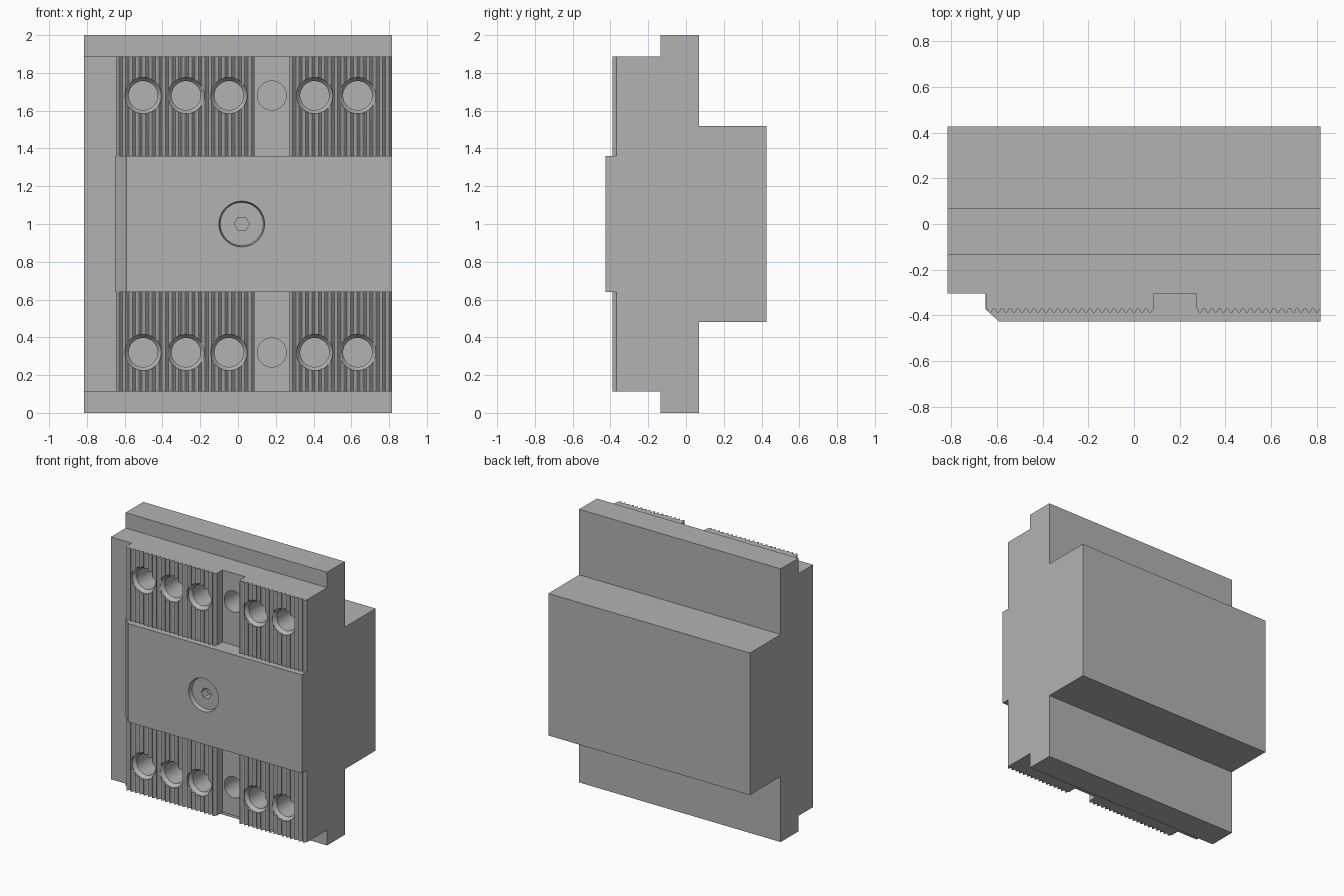
import bpy, bmesh, math
from mathutils import Vector, Matrix

cube = bpy.data.objects.get("Cube")
if cube:
    bpy.data.objects.remove(cube, do_unlink=True)

grey = bpy.data.materials.new("light_grey_plastic")
grey.use_nodes = True
grey.diffuse_color = (0.45, 0.45, 0.45, 1)
grey.node_tree.nodes["Principled BSDF"].inputs["Base Color"].default_value = (0.45, 0.45, 0.45, 1)

W = 0.816       # half width
D = 0.427       # half depth
STEP_Y = -0.305  # front of the recessed body


def finish(name, bm):
    bmesh.ops.recalc_face_normals(bm, faces=bm.faces)
    mesh = bpy.data.meshes.new(name)
    bm.to_mesh(mesh)
    bm.free()
    mesh.materials.append(grey)
    obj = bpy.data.objects.new(name, mesh)
    bpy.context.collection.objects.link(obj)
    return obj


def prism(name, points, offset):
    """Extrude a closed outline of 3D points along offset."""
    bm = bmesh.new()
    face = bm.faces.new([bm.verts.new(p) for p in points])
    ext = bmesh.ops.extrude_face_region(bm, geom=[face])
    verts = [v for v in ext["geom"] if isinstance(v, bmesh.types.BMVert)]
    bmesh.ops.translate(bm, verts=verts, vec=offset)
    return finish(name, bm)


def turned(name, x, z, profile, sides=40):
    """Solid of revolution about the y direction; profile is (radius, y) pairs."""
    bm = bmesh.new()
    rings = []
    for r, y in profile:
        angles = [2 * math.pi * i / sides for i in range(sides)]
        rings.append([bm.verts.new((x + r * math.cos(a), y, z + r * math.sin(a))) for a in angles])
    for a, b in zip(rings, rings[1:]):
        for i in range(sides):
            j = (i + 1) % sides
            bm.faces.new((a[i], a[j], b[j], b[i]))
    bm.faces.new(rings[0])
    bm.faces.new(rings[-1])
    return finish(name, bm)


def combine(target, other, operation):
    mod = target.modifiers.new(operation.lower(), 'BOOLEAN')
    mod.operation = operation
    mod.solver = 'EXACT'
    mod.object = other
    bpy.context.view_layer.objects.active = target
    bpy.ops.object.modifier_apply(modifier=mod.name)
    bpy.data.objects.remove(other, do_unlink=True)


def ribbed_bank(name, x0, x1, ribs):
    """Rounded ribs along the front, running the full body height."""
    steps = 8
    pts = [Vector((x1, -0.2, 0.113)), Vector((x0, -0.2, 0.113))]
    for i in range(ribs * steps + 1):
        wave = math.cos(2 * math.pi * i / steps)
        pts.append(Vector((x0 + (x1 - x0) * i / (ribs * steps), -0.379 + 0.011 * wave, 0.113)))
    return prism(name, pts, (0, 0, 1.774))


# Stepped housing: flange, recessed body and rear block in one side profile
half = [(-0.135, 0), (0.07, 0), (0.07, 0.48), (D, 0.48)]
front = [(STEP_Y, 0.113), (-0.135, 0.113)]
lower = front + half
side = lower + [(y, 2 - z) for y, z in reversed(lower)]
housing = prism("housing", [(-W, y, z) for y, z in side], (2 * W, 0, 0))

# Ribbed terminal fronts on both sides of the plain channel
combine(housing, ribbed_bank("ribs_right", -0.647, 0.088, 21), 'UNION')
combine(housing, ribbed_bank("ribs_left", 0.272, W, 16), 'UNION')

# Raised centre plate with one chamfered edge
plate = [(W, -0.2), (-0.65, -0.2), (-0.65, -0.372), (-0.59, -D), (W, -D)]
combine(housing, prism("centre_plate", [(x, y, 0.64) for x, y in plate], (0, 0, 0.72)), 'UNION')

# Terminal holes, countersunk in the ribs and plain in the channel
for z in (0.32, 1.68):
    for i in range(6):
        x = -0.502 + 0.227 * i
        if i == 3:
            profile = [(0.077, -0.5), (0.077, -0.1)]
        else:
            profile = [(0.096, -0.5), (0.096, -0.37), (0.077, -0.345), (0.077, -0.1)]
        combine(housing, turned("hole_cutter", x, z, profile), 'DIFFERENCE')

# Centre screw recess and hexagonal socket
combine(housing, turned("recess_cutter", 0.02, 1, [(0.121, -0.5), (0.121, -D + 0.005), (0.114, -D + 0.03)], 48), 'DIFFERENCE')
combine(housing, turned("socket_cutter", 0.02, 1, [(0.04, -0.5), (0.04, -0.34)], 6), 'DIFFERENCE')

bpy.ops.object.select_all(action='DESELECT')
housing.select_set(True)
bpy.context.view_layer.objects.active = housing
bpy.ops.object.shade_smooth_by_angle(angle=math.radians(25))
